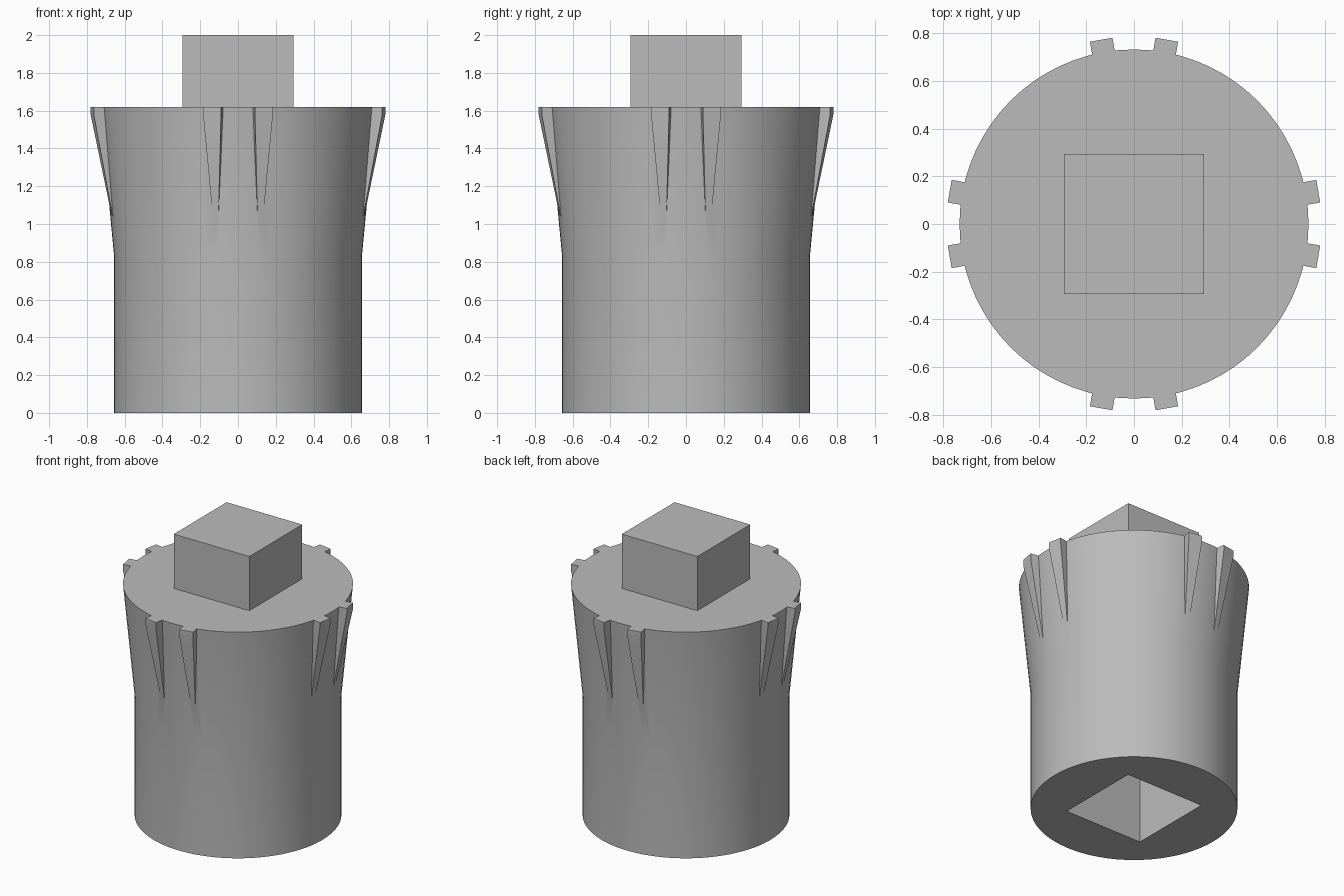
import bpy, bmesh, math
from mathutils import Matrix

if "Cube" in bpy.data.objects:
    bpy.data.objects.remove(bpy.data.objects["Cube"], do_unlink=True)

grey = bpy.data.materials.new("plain_grey")
grey.use_nodes = True
color = (0.5, 0.5, 0.5, 1)
grey.diffuse_color = color
grey.node_tree.nodes["Principled BSDF"].inputs["Base Color"].default_value = color


def loft(bm, rings):
    """Skin a closed solid through rings of equal length."""
    loops = [[bm.verts.new(p) for p in ring] for ring in rings]
    for low, high in zip(loops, loops[1:]):
        for i in range(len(low)):
            j = (i + 1) % len(low)
            bm.faces.new((low[i], low[j], high[j], high[i]))
    bm.faces.new(loops[0][::-1])
    bm.faces.new(loops[-1])


def make_object(name, bm):
    bmesh.ops.recalc_face_normals(bm, faces=bm.faces)
    mesh = bpy.data.meshes.new(name)
    bm.to_mesh(mesh)
    bm.free()
    mesh.materials.append(grey)
    obj = bpy.data.objects.new(name, mesh)
    bpy.context.collection.objects.link(obj)
    return obj


def circle(radius, z, sides=72):
    steps = [math.tau * i / sides for i in range(sides)]
    return [(radius * math.cos(a), radius * math.sin(a), z) for a in steps]


def square_block(name, half, low, high):
    bm = bmesh.new()
    corners = [(-half, -half), (half, -half), (half, half), (-half, half)]
    loft(bm, [[(x, y, z) for x, y in corners] for z in (low, high)])
    return make_object(name, bm)


def combine(target, tool, operation):
    mod = target.modifiers.new(operation.lower(), "BOOLEAN")
    mod.operation, mod.object, mod.solver = operation, tool, "EXACT"
    tool.hide_render = True
    bpy.context.view_layer.objects.active = target
    bpy.ops.object.modifier_apply(modifier=mod.name)
    bpy.data.objects.remove(tool, do_unlink=True)


# Straight barrel with a flared upper half
TOP = 1.62
bm = bmesh.new()
loft(bm, [circle(0.657, 0), circle(0.657, 0.84), circle(0.731, TOP)])
body = make_object("flared_body", bm)

# Tapered ribs in pairs on four sides
bm = bmesh.new()
for quarter in range(4):
    for side in (-1, 1):
        turn = Matrix.Rotation(quarter * math.pi / 2 + side * math.radians(10.1), 3, "Z")
        rings = []
        for z, reach, half in ((0.95, 0.658, 0.010), (1.58, 0.784, 0.048), (TOP, 0.784, 0.048)):
            section = ((0.6, -half), (reach, -half), (reach, half), (0.6, half))
            rings.append([turn @ Matrix.Translation((x, y, z)).to_translation() for x, y in section])
        loft(bm, rings)
combine(body, make_object("ribs", bm), "UNION")

# Square socket in the underside
combine(body, square_block("socket_cutter", 0.303, -0.1, 0.5), "DIFFERENCE")

# Smooth round walls, crisp rims and ribs
bpy.ops.object.select_all(action="DESELECT")
body.select_set(True)
bpy.context.view_layer.objects.active = body
bpy.ops.object.shade_smooth_by_angle(angle=math.radians(15))

# Square drive peg on top
square_block("square_peg", 0.293, TOP, 2.0)
